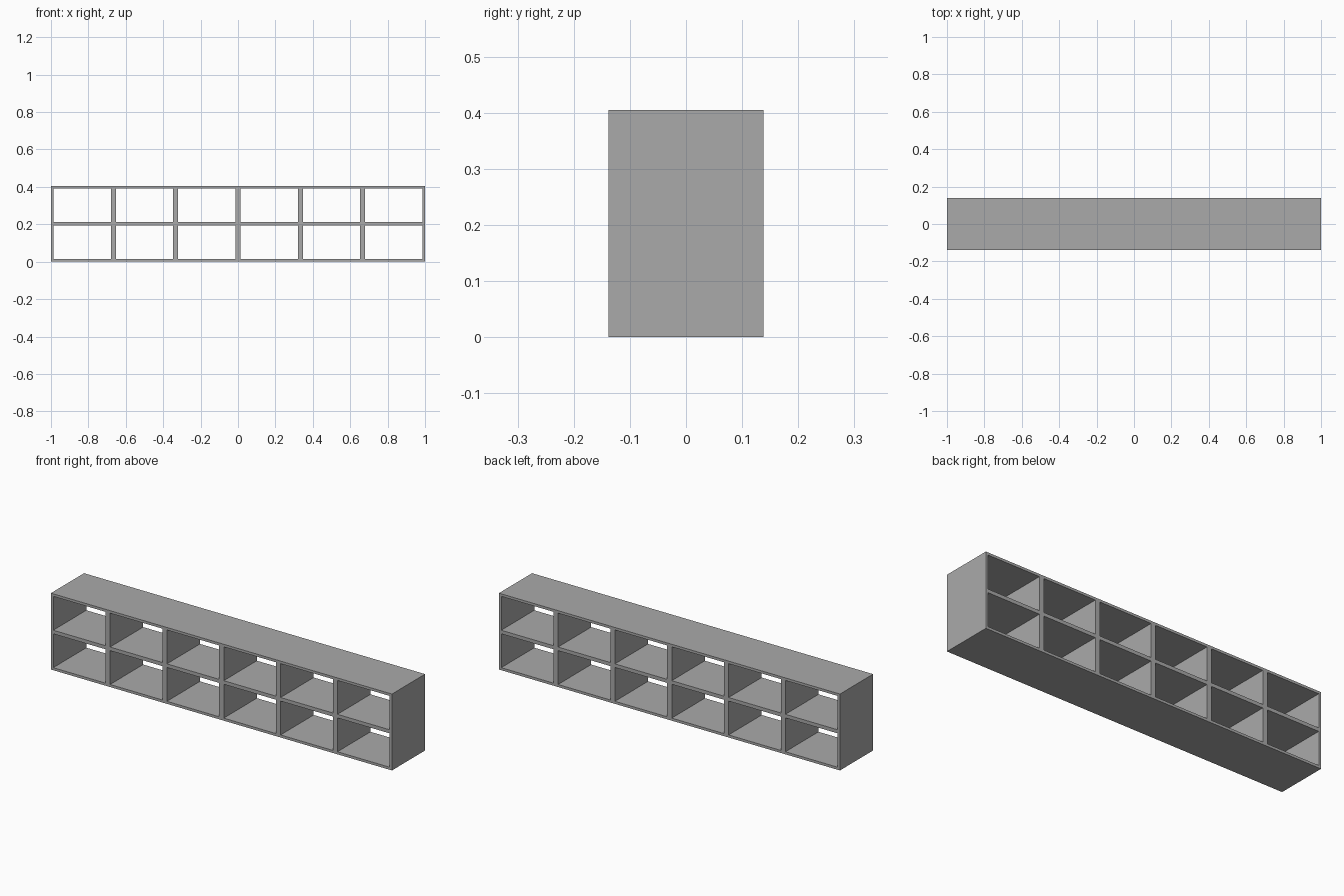
import bpy

cube = bpy.data.objects.get("Cube")
if cube:
    bpy.data.objects.remove(cube, do_unlink=True)

# Overall size and board thicknesses
WIDTH, DEPTH, HEIGHT = 2.0, 0.277, 0.405
SIDE, DIVIDER = 0.0135, 0.027
PANEL, SHELF = 0.0135, 0.019
BAYS = 6

grey = bpy.data.materials.new("plain_grey")
grey.use_nodes = True
colour = (0.4, 0.4, 0.4, 1)
grey.diffuse_color = colour
grey.node_tree.nodes["Principled BSDF"].inputs["Base Color"].default_value = colour


def board(name, size, centre):
    bpy.ops.mesh.primitive_cube_add(size=1, location=centre)
    obj = bpy.context.object
    obj.name = name
    obj.scale = size
    bpy.ops.object.transform_apply(location=False, rotation=False, scale=True)
    obj.data.materials.append(grey)
    return obj


# Outer panels
inner_height = HEIGHT - 2 * PANEL
board("bottom_panel", (WIDTH, DEPTH, PANEL), (0, 0, PANEL / 2))
board("top_panel", (WIDTH, DEPTH, PANEL), (0, 0, HEIGHT - PANEL / 2))
for side, name in ((1, "left_side"), (-1, "right_side")):
    board(name, (SIDE, DEPTH, inner_height),
          (side * (WIDTH - SIDE) / 2, 0, HEIGHT / 2))

# Middle shelf
board("middle_shelf", (WIDTH - 2 * SIDE, DEPTH, SHELF), (0, 0, HEIGHT / 2))

# Upright dividers, in an upper and a lower row
cell = (inner_height - SHELF) / 2
for i in range(1, BAYS):
    x = -WIDTH / 2 + i * WIDTH / BAYS
    for row, z in (("lower", PANEL + cell / 2), ("upper", HEIGHT - PANEL - cell / 2)):
        board(f"{row}_divider_{i}", (DIVIDER, DEPTH, cell), (x, 0, z))
